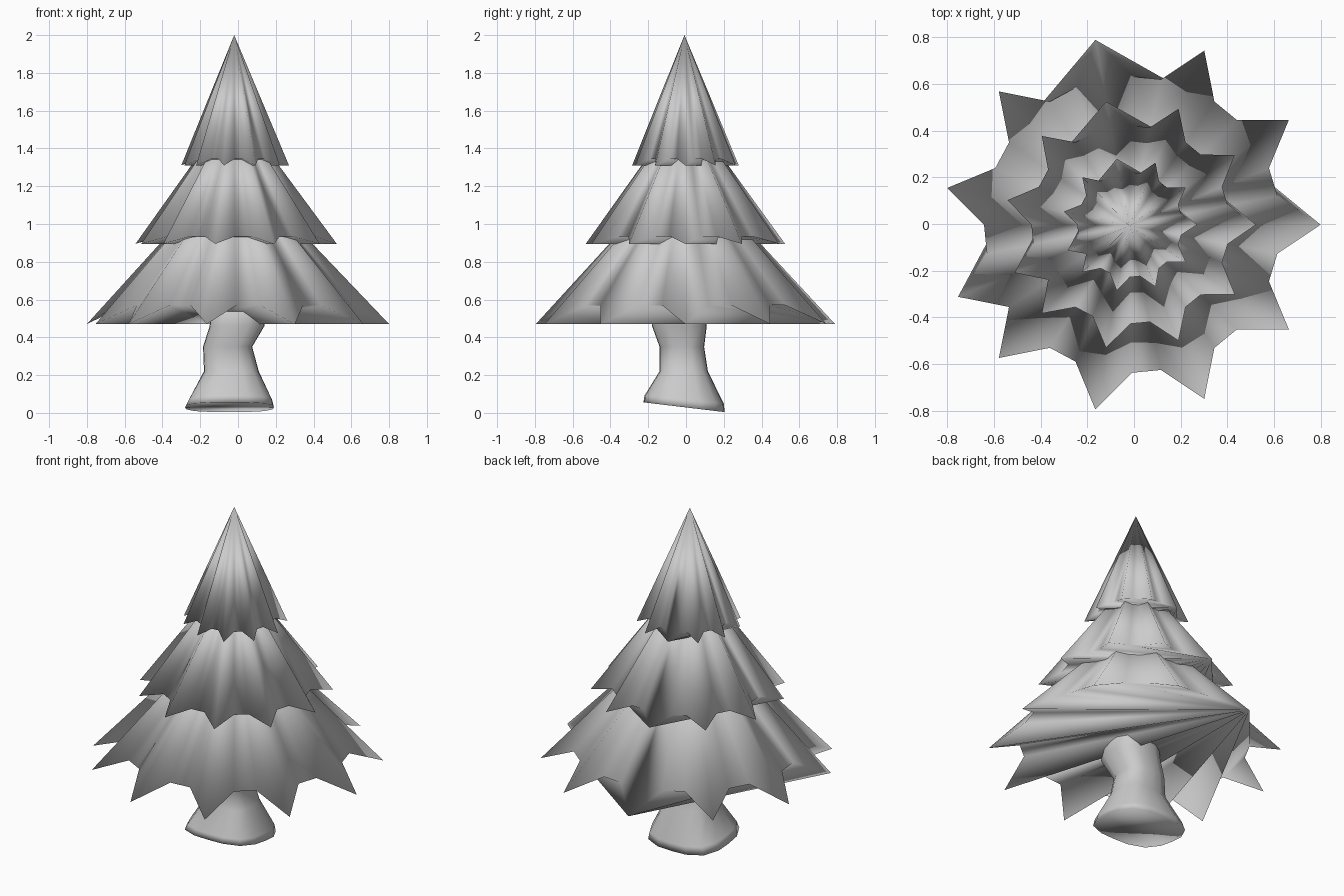
import bpy, bmesh
from math import sin, cos, pi, radians

if "Cube" in bpy.data.objects:
    bpy.data.objects.remove(bpy.data.objects["Cube"])

SIDES = 32
TIPS = {0, 3, 6, 9, 12, 15, 18, 20, 23, 26, 29}
HUB = 9  # rim point from which the underside fans out


def finish(name, bm):
    mesh = bpy.data.meshes.new(name)
    bm.to_mesh(mesh)
    bm.free()
    obj = bpy.data.objects.new(name, mesh)
    bpy.context.collection.objects.link(obj)
    bpy.ops.object.select_all(action='DESELECT')
    obj.select_set(True)
    bpy.context.view_layer.objects.active = obj
    bpy.ops.object.shade_smooth_by_angle(angle=radians(180))
    return obj


# Foliage tier: a cone whose rim has drooping points, closed underneath
def tier(name, apex_z, cx, tip_r, tip_z, valley_r, valley_z):
    bm = bmesh.new()
    apex = bm.verts.new((-0.02, -0.008, apex_z))
    rim = []
    for i in range(SIDES):
        a = 2 * pi * i / SIDES
        r, z = (tip_r, tip_z) if i in TIPS else (valley_r, valley_z)
        rim.append(bm.verts.new((cx + r * cos(a), r * sin(a) - 0.003, z)))
    for i in range(SIDES):
        bm.faces.new((rim[i], rim[(i + 1) % SIDES], apex))
    # Underside: long fan to the far rim, plus the two near lobes
    for i in range(16, SIDES + 2):
        bm.faces.new((rim[HUB], rim[(i + 1) % SIDES], rim[i % SIDES]))
    bm.faces.new(rim[2:HUB + 1][::-1])
    bm.faces.new(rim[HUB:17][::-1])
    return finish(name, bm)


tier("lower_branches", 1.33, -0.008, 0.808, 0.47, 0.635, 0.57)
tier("middle_branches", 1.63, -0.015, 0.538, 0.895, 0.425, 0.935)
tier("top_branches", 2.0, -0.018, 0.288, 1.31, 0.225, 1.345)

# Trunk: rounded-square rings (z, centre x, centre y, half x, half y, tilt)
rings = [
    (0.03, -0.045, -0.01, 0.235, 0.215, -0.12),
    (0.07, -0.04, -0.01, 0.22, 0.21, -0.10),
    (0.22, -0.035, -0.012, 0.145, 0.128, 0),
    (0.35, -0.055, -0.022, 0.13, 0.118, 0),
    (0.46, -0.005, -0.035, 0.145, 0.145, 0),
    (0.62, 0.0, -0.03, 0.14, 0.13, 0),
]
N = 16
bm = bmesh.new()
loops = []
for z, cx, cy, hx, hy, tilt in rings:
    loop = []
    for i in range(N):
        a = 2 * pi * i / N
        k = (abs(cos(a)) ** 3 + abs(sin(a)) ** 3) ** (-1 / 3)
        x, y = hx * k * cos(a), hy * k * sin(a)
        loop.append(bm.verts.new((cx + x, cy + y, z + tilt * y)))
    loops.append(loop)
for lo, hi in zip(loops, loops[1:]):
    for i in range(N):
        j = (i + 1) % N
        bm.faces.new((lo[i], lo[j], hi[j], hi[i]))
bm.faces.new(loops[0][::-1])
bm.faces.new(loops[-1])
finish("trunk", bm)
